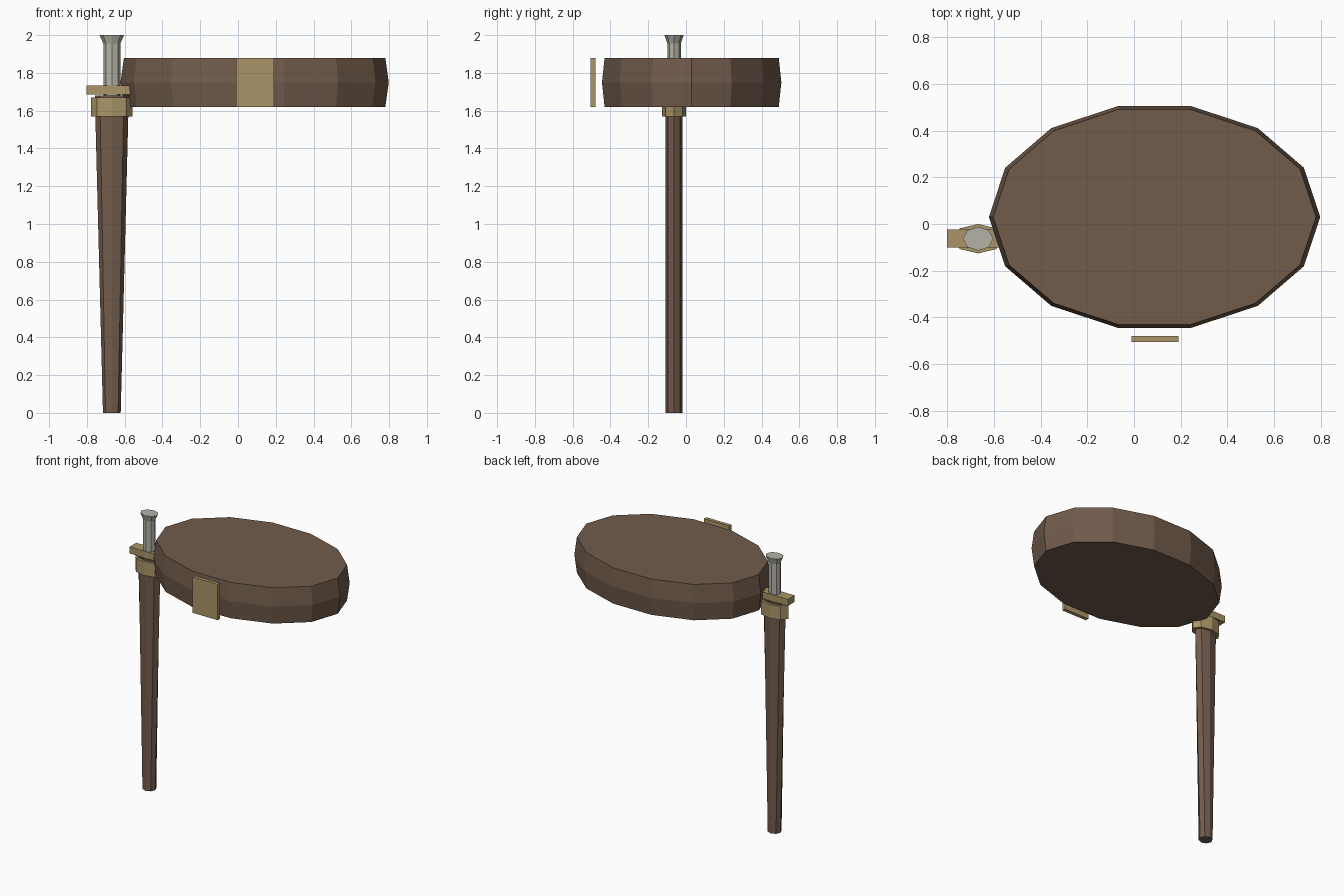
import bpy, bmesh, math

if "Cube" in bpy.data.objects:
    bpy.data.objects.remove(bpy.data.objects["Cube"])


def material(name, rgb):
    m = bpy.data.materials.new(name)
    m.diffuse_color = (*rgb, 1)
    m.use_nodes = True
    m.node_tree.nodes["Principled BSDF"].inputs["Base Color"].default_value = m.diffuse_color
    return m


leather = material("brown leather", (0.165, 0.105, 0.071))
brass = material("dull brass", (0.40, 0.30, 0.135))
steel = material("pale steel", (0.46, 0.45, 0.38))


def finish(name, bm, mat):
    bmesh.ops.recalc_face_normals(bm, faces=bm.faces)
    mesh = bpy.data.meshes.new(name)
    bm.to_mesh(mesh)
    bm.free()
    mesh.materials.append(mat)
    obj = bpy.data.objects.new(name, mesh)
    bpy.context.collection.objects.link(obj)
    return obj


def loft(name, sides, centre, rings, mat):
    """Stack elliptical rings (z, x radius, y radius) and cap both ends."""
    bm = bmesh.new()
    loops = []
    for z, rx, ry in rings:
        angles = [2 * math.pi * i / sides for i in range(sides)]
        loops.append([bm.verts.new((centre[0] + rx * math.cos(a),
                                    centre[1] + ry * math.sin(a), z)) for a in angles])
    for low, high in zip(loops, loops[1:]):
        for i in range(sides):
            j = (i + 1) % sides
            bm.faces.new((low[i], low[j], high[j], high[i]))
    bm.faces.new(loops[0])
    bm.faces.new(loops[-1])
    return finish(name, bm, mat)


def box(name, low, high, mat):
    bm = bmesh.new()
    bmesh.ops.create_cube(bm, size=1)
    for v in bm.verts:
        v.co = [(a + b) / 2 + c * (b - a) for a, b, c in zip(low, high, v.co)]
    return finish(name, bm, mat)


# Waist belt with a slightly bulging rim, and its front buckle
loft("belt", 14, (0.088, 0.03),
     [(1.62, 0.692, 0.473), (1.75, 0.71, 0.487), (1.88, 0.692, 0.473)], leather)
box("buckle", (-0.01, -0.505, 1.62), (0.19, -0.48, 1.88), brass)

# Hanging scabbard with its throat band
hip = (-0.668, -0.063)
loft("scabbard", 8, hip, [(0, 0.047, 0.045), (1.68, 0.09, 0.045)], leather)
loft("scabbard_throat", 8, hip, [(1.57, 0.11, 0.063), (1.67, 0.11, 0.063)], brass)

# Sword hilt: crossguard, then grip flaring into the pommel
box("crossguard", (-0.802, -0.10, 1.685), (-0.535, -0.023, 1.733), brass)
loft("grip", 8, hip,
     [(1.67, 0.045, 0.036), (1.955, 0.045, 0.036), (2.0, 0.065, 0.051)], steel)
